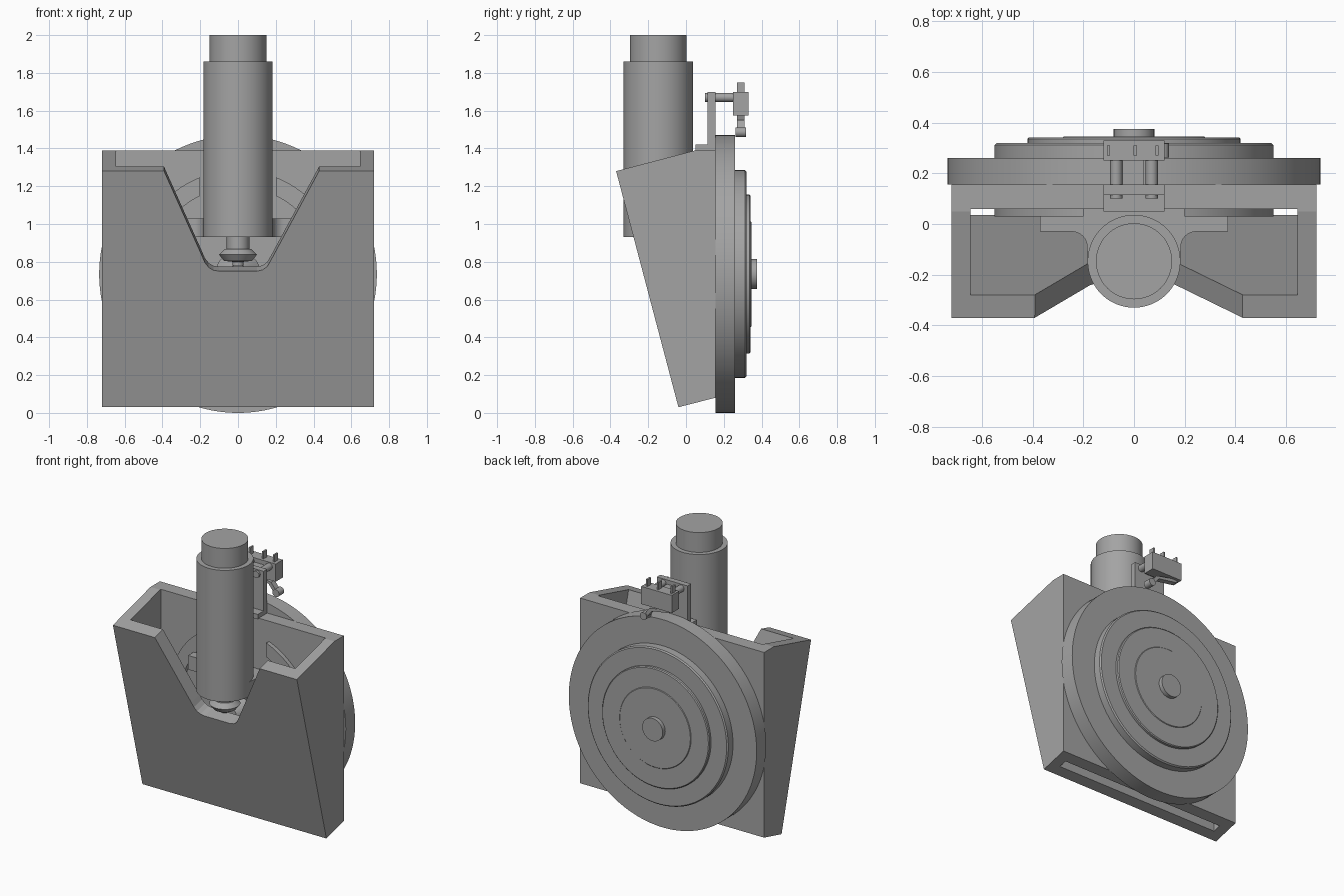
import bpy, bmesh, math
from mathutils import Vector, Matrix

old = bpy.data.objects.get("Cube")
if old:
    bpy.data.objects.remove(old, do_unlink=True)

grey = bpy.data.materials.new("plain grey")
grey.use_nodes = True
colour = (0.37, 0.37, 0.37, 1)
grey.diffuse_color = colour
grey.node_tree.nodes["Principled BSDF"].inputs["Base Color"].default_value = colour


def finish(name, bm, smooth=False):
    bmesh.ops.recalc_face_normals(bm, faces=bm.faces[:])
    me = bpy.data.meshes.new(name)
    bm.to_mesh(me)
    bm.free()
    me.materials.append(grey)
    ob = bpy.data.objects.new(name, me)
    bpy.context.collection.objects.link(ob)
    if smooth:
        bpy.ops.object.select_all(action='DESELECT')
        ob.select_set(True)
        bpy.context.view_layer.objects.active = ob
        bpy.ops.object.shade_smooth_by_angle(angle=math.radians(30))
    return ob


def prism(name, pts, vec, smooth=False):
    """Extrude a planar outline along vec."""
    bm = bmesh.new()
    face = bm.faces.new([bm.verts.new(p) for p in pts])
    new = bmesh.ops.extrude_face_region(bm, geom=[face])["geom"]
    bmesh.ops.translate(bm, vec=vec, verts=[v for v in new if isinstance(v, bmesh.types.BMVert)])
    return finish(name, bm, smooth)


def box(name, x0, x1, y0, y1, z0, z1):
    pts = [(x0, y0, z0), (x1, y0, z0), (x1, y1, z0), (x0, y1, z0)]
    return prism(name, pts, (0, 0, z1 - z0))


def lathe(name, profile, centre, axis='Z', seg=96, closed=False):
    """Spin (radius, height) points round an axis; heights are absolute."""
    bm = bmesh.new()
    vs = [bm.verts.new((r, 0, h)) for r, h in profile]
    edges = [bm.edges.new(p) for p in zip(vs, vs[1:])]
    if closed:
        edges.append(bm.edges.new((vs[-1], vs[0])))
    bmesh.ops.spin(bm, geom=vs + edges, cent=(0, 0, 0), axis=(0, 0, 1),
                   angle=2 * math.pi, steps=seg, use_duplicate=False)
    bmesh.ops.remove_doubles(bm, verts=bm.verts[:], dist=1e-5)
    if axis == 'Y':
        bm.transform(Matrix.Rotation(-math.pi / 2, 4, 'X'))
    bmesh.ops.translate(bm, vec=centre, verts=bm.verts[:])
    return finish(name, bm, True)


def cut(ob, cutter):
    mod = ob.modifiers.new("cut", 'BOOLEAN')
    mod.operation, mod.solver, mod.object = 'DIFFERENCE', 'EXACT', cutter
    bpy.context.view_layer.objects.active = ob
    bpy.ops.object.modifier_apply(modifier=mod.name)
    bpy.data.objects.remove(cutter, do_unlink=True)


# Housing: wedge-shaped case, open at the top, with a slot underneath
side = [(-0.37, 1.28), (-0.04, 0.03), (0.155, 0.08), (0.155, 1.39), (0.05, 1.39)]
housing = prism("housing", [(-0.72, y, z) for y, z in side], (1.44, 0, 0))
cavity = [(-0.358, 1.6), (0.0435, 0.08), (0.06, 0.08), (0.06, 1.6)]
cut(housing, prism("cavity", [(-0.645, y, z) for y, z in cavity], (1.29, 0, 0)))
cut(housing, box("slot", -0.645, 0.645, 0.03, 0.085, -0.1, 0.11))

# Rounded notch, cut square to the sloping front
inward = Vector((0, 0.967, 0.255))
notch = [(-0.535, 1.6), (-0.19, 0.83), (-0.175, 0.795), (-0.155, 0.77), (-0.13, 0.755), (-0.1, 0.75),
         (0.10, 0.75), (0.13, 0.757), (0.155, 0.775), (0.175, 0.81), (0.602, 1.6)]
start = [Vector((x, -0.37 + 0.264 * (1.28 - z), z)) - inward * 0.05 for x, z in notch]
cut(housing, prism("notch", start, inward * 0.18))

# Wheel: stepped discs with a hub, facing the rear
axle = (0, 0, 0.735)
lathe("main_disc", [(0, .155), (.735, .155), (.735, .26), (0, .26)], axle, 'Y', 160)
lathe("middle_disc", [(0, .25), (.55, .25), (.55, .312), (.542, .32), (0, .32)], axle, 'Y', 128)
lathe("inner_disc", [(0, .31), (.42, .31), (.42, .336), (.414, .342), (.28, .342), (.276, .346), (0, .346)],
      axle, 'Y', 128)
lathe("hub", [(0, .33), (.08, .33), (.08, .375), (0, .375)], axle, 'Y', 48)

# Inner ring inside the case, open at the top for the motor mount
ring = lathe("inner_ring", [(.46, .03), (.55, .03), (.55, .1), (.46, .1)], axle, 'Y', 128, True)
cut(ring, box("ring_gap", -0.2, 0.2, -0.1, 0.2, 0.8, 1.5))

# Motor with a smaller cap, shaft and bevel pinion
motor = (0, -0.147, 0)
lathe("motor_body", [(0, .93), (.183, .93), (.183, 1.86), (0, 1.86)], motor)
lathe("motor_cap", [(0, 1.85), (.15, 1.85), (.15, 2), (0, 2)], motor)
lathe("motor_shaft", [(0, .86), (.06, .86), (.06, .94), (0, .94)], motor, seg=48)
lathe("bevel_pinion", [(0, .868), (.07, .868), (.1, .838), (.075, .805), (.03, .8), (.03, .78), (0, .78)],
      motor, seg=48)
lathe("bevel_gear", [(0, -.09), (.05, -.09), (.075, -.06), (.12, -.02), (.1, .02), (.05, .02), (.05, .07), (0, .07)],
      axle, 'Y', 48)

# Motor mount: cross bar with filleted neck
half = [(0.37, 0.06), (0.37, -0.03)]
half += [(0.245 - 0.06 * math.sin(a), -0.09 + 0.06 * math.cos(a))
         for a in [i * math.pi / 16 for i in range(9)]]
half.append((0.183, -0.147))
outline = half + [(-x, y) for x, y in reversed(half)]
mount = prism("motor_mount", [(x, y, 0.93) for x, y in outline], (0, 0, 0.1), True)

# Switch bracket on the top rear edge
bracket = [(0.05, 1.385), (0.155, 1.385), (0.155, 1.70), (0.115, 1.70), (0.115, 1.42), (0.05, 1.42)]
prism("switch_bracket", [(-0.12, y, z) for y, z in bracket], (0.24, 0, 0))
for s, tag in ((1, "left"), (-1, "right")):
    lathe("standoff_" + tag, [(0, .1), (.024, .1), (.024, .26), (0, .26)], (s * 0.07, 0, 1.67), 'Y', 24)
box("switch_spacer", -0.045, 0.04, 0.15, 0.26, 1.645, 1.67)
box("switch_body", -0.12, 0.12, 0.25, 0.33, 1.575, 1.70)
for i, x in enumerate((-0.1, 0.005, 0.09)):
    box("terminal_%d" % (i + 1), x - 0.006, x + 0.006, 0.27, 0.31, 1.69, 1.75)

# Switch lever and roller
lever = [(-0.1, 1.58), (-0.1, 1.56), (0.05, 1.535), (0.1, 1.47), (0.125, 1.48), (0.07, 1.55), (-0.08, 1.58)]
prism("switch_lever", [(x, 0.27, z) for x, z in lever], (0, 0.04, 0))
lathe("lever_roller", [(0, .262), (.026, .262), (.026, .318), (0, .318)], (0.112, 0, 1.486), 'Y', 24)
